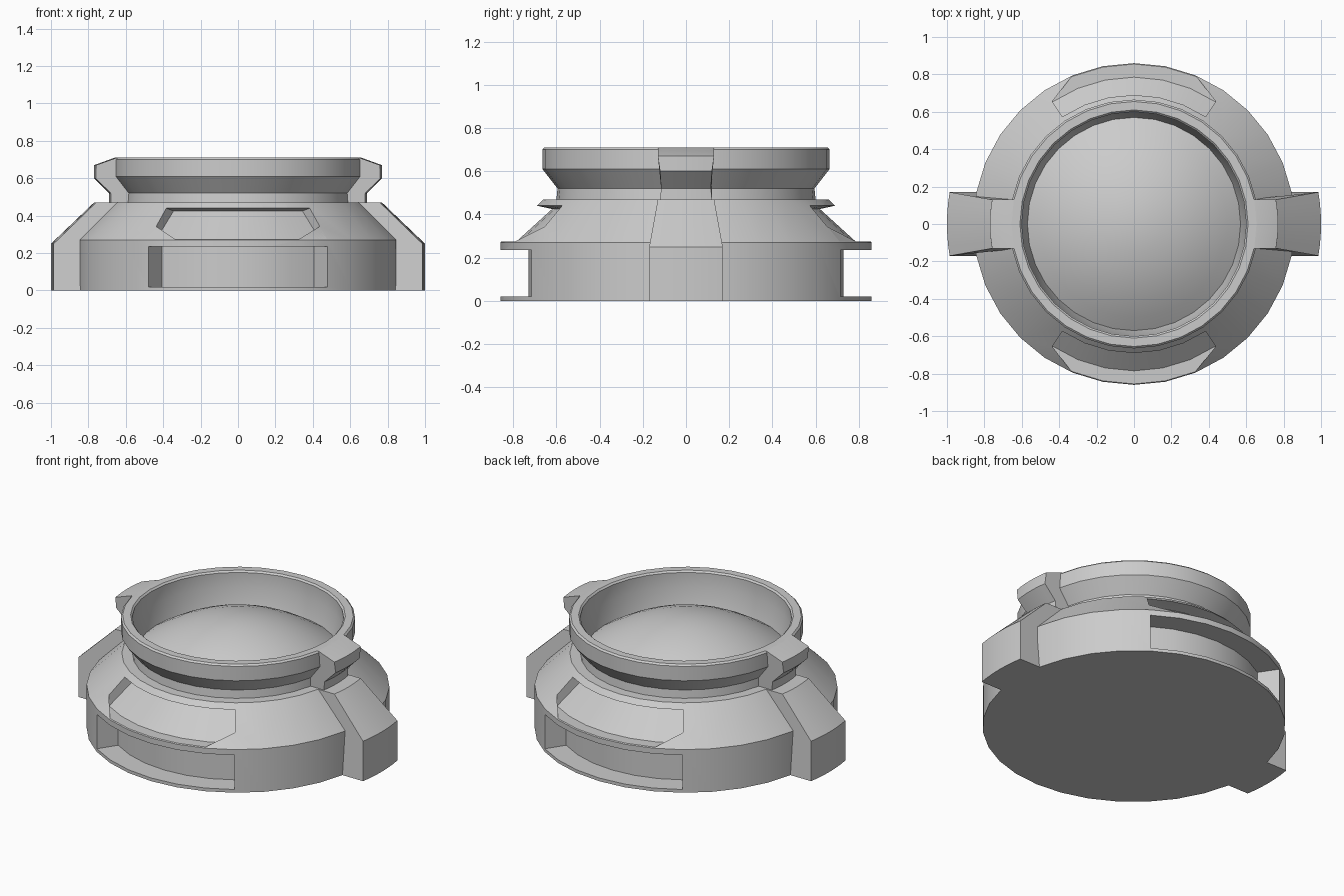
import bpy, bmesh
from math import sin, cos, pi, radians, sqrt

if "Cube" in bpy.data.objects:
    bpy.data.objects.remove(bpy.data.objects["Cube"])


def make_object(name, bm):
    bmesh.ops.remove_doubles(bm, verts=bm.verts, dist=1e-5)
    bmesh.ops.recalc_face_normals(bm, faces=bm.faces)
    me = bpy.data.meshes.new(name)
    bm.to_mesh(me)
    bm.free()
    ob = bpy.data.objects.new(name, me)
    bpy.context.collection.objects.link(ob)
    return ob


def select(ob):
    bpy.ops.object.select_all(action='DESELECT')
    ob.select_set(True)
    bpy.context.view_layer.objects.active = ob


def skin(bm, rings, closed):
    """Bridge consecutive rows of points; cap the ends if the rows are closed."""
    rows = [[bm.verts.new(p) for p in ring] for ring in rings]
    n = len(rows[0])
    for a, b in zip(rows, rows[1:]):
        for i in range(n if closed else n - 1):
            j = (i + 1) % n
            bm.faces.new((a[i], b[i], b[j], a[j]))
    if closed:
        bm.faces.new(rows[0])
        bm.faces.new(rows[-1])


def lathe(name, profile, start=0, end=360, steps=32, closed=False):
    bm = bmesh.new()
    rings = []
    for k in range(steps + 1):
        a = radians(start + (end - start) * k / steps)
        rings.append([(r * cos(a), r * sin(a), z) for r, z in profile])
    skin(bm, rings, closed)
    # collapse the degenerate faces along the axis
    bmesh.ops.remove_doubles(bm, verts=bm.verts, dist=1e-5)
    bmesh.ops.dissolve_degenerate(bm, edges=bm.edges, dist=1e-6)
    return make_object(name, bm)


def lug(name, side, profile):
    """Side block from (radius, height, half width) points, with a rounded outer end."""
    bm = bmesh.new()
    rings = []
    for k in range(7):
        t = -1 + k / 3
        rings.append([(side * sqrt(r * r - (t * w) ** 2), t * w, z) for r, z, w in profile])
    skin(bm, rings, True)
    return make_object(name, bm)


# Drum body, neck, flared rim and domed bowl floor in one profile
dome = [(r, 0.69 - 0.6 * r * r) for r in (0.57, 0.5, 0.42, 0.34, 0.25, 0.15, 0.07, 0)]
body = lathe("body", [(0, 0), (0.86, 0), (0.86, 0.27), (0.66, 0.47), (0.60, 0.47),
                      (0.595, 0.52), (0.665, 0.61), (0.665, 0.70), (0.655, 0.71),
                      (0.61, 0.71), (0.60, 0.70), (0.60, 0.61)] + dome)

# Front and back windows: a deep wall slot and a sunken panel in the slope
slot = [(0.73, 0.02), (1.0, 0.02), (1.0, 0.235), (0.73, 0.235)]
panel = [(0.785, 0.275), (0.95, 0.275), (0.78, 0.44), (0.69, 0.44), (0.62, 0.425)]
for centre in (90, 270):
    for shape in (slot, panel):
        cutter = lathe("cutter", shape, centre - 33.75, centre + 33.75, 6, True)
        cutter.hide_render = True
        select(body)
        mod = body.modifiers.new("cut", 'BOOLEAN')
        mod.operation = 'DIFFERENCE'
        mod.solver = 'EXACT'
        mod.object = cutter
        bpy.ops.object.modifier_apply(modifier=mod.name)
        bpy.data.objects.remove(cutter)

# Side lugs on the drum and on the rim
parts = [body]
for side, label in ((1, "right"), (-1, "left")):
    parts.append(lug("base_lug_" + label, side, [
        (0.62, 0, 0.17), (1.0, 0, 0.17), (1.0, 0.25, 0.17),
        (0.77, 0.47, 0.13), (0.62, 0.47, 0.13)]))
    parts.append(lug("rim_lug_" + label, side, [
        (0.58, 0.47, 0.12), (0.69, 0.47, 0.12), (0.69, 0.52, 0.115), (0.77, 0.60, 0.12),
        (0.77, 0.67, 0.13), (0.66, 0.71, 0.13), (0.63, 0.71, 0.13),
        (0.63, 0.60, 0.12), (0.585, 0.52, 0.115)]))

for ob in parts:
    select(ob)
    bpy.ops.object.shade_smooth_by_angle(angle=radians(35))
